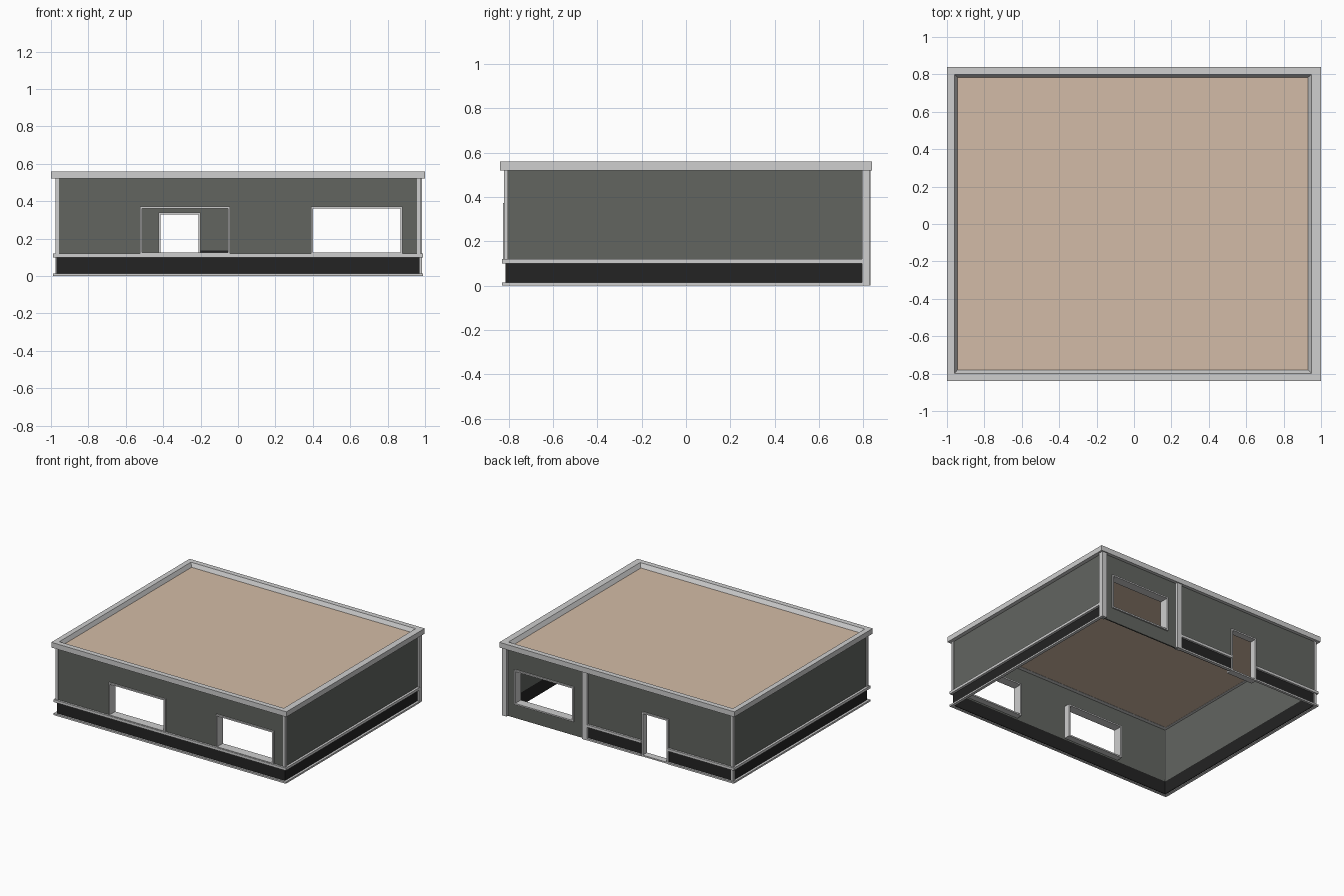
import bpy
import bmesh

cube = bpy.data.objects.get("Cube")
if cube:
    bpy.data.objects.remove(cube, do_unlink=True)


def material(name, r, g, b):
    mat = bpy.data.materials.new(name)
    mat.use_nodes = True
    mat.diffuse_color = (r, g, b, 1)
    mat.node_tree.nodes["Principled BSDF"].inputs["Base Color"].default_value = (r, g, b, 1)
    return mat


GREY = material("wall grey", 0.122, 0.13, 0.118)
BLACK = material("skirting black", 0.017, 0.017, 0.017)
LIGHT = material("trim light grey", 0.62, 0.62, 0.62)
TAN = material("roof tan", 0.65, 0.5, 0.385)


def finish(name, bm, mat):
    bmesh.ops.recalc_face_normals(bm, faces=bm.faces)
    mesh = bpy.data.meshes.new(name)
    bm.to_mesh(mesh)
    bm.free()
    mesh.materials.append(mat)
    obj = bpy.data.objects.new(name, mesh)
    bpy.context.scene.collection.objects.link(obj)
    return obj


def boxes(name, mat, *extents):
    """One object from boxes given as (x range, y range, z range)."""
    bm = bmesh.new()
    for rx, ry, rz in extents:
        verts = bmesh.ops.create_cube(bm, size=1)["verts"]
        for v in verts:
            v.co = [r[0] if c < 0 else r[1] for c, r in zip(v.co, (rx, ry, rz))]
    return finish(name, bm, mat)


def wall(name, rx, ry, rz, openings):
    """Wall panel along x, left open at each (x range, z range)."""
    parts, start = [], rx[0]
    for ox, oz in openings:
        parts.append(((start, ox[0]), ry, rz))
        parts.append((ox, ry, (oz[1], rz[1])))
        if oz[0] > rz[0]:
            parts.append((ox, ry, (rz[0], oz[0])))
        start = ox[1]
    parts.append(((start, rx[1]), ry, rz))
    return boxes(name, GREY, *parts)


def frame(name, opening, ry, t=0.011):
    """Deep lining around an opening."""
    (x0, x1), (z0, z1) = opening
    return boxes(name, LIGHT,
                 ((x0, x0 + t), ry, (z0, z1)), ((x1 - t, x1), ry, (z0, z1)),
                 ((x0 + t, x1 - t), ry, (z1 - t, z1)),
                 ((x0 + t, x1 - t), ry, (z0, z0 + t)))


# Main levels and planes
WX, WY, T = 0.97, 0.815, 0.01
SKIRT, TOP = 0.105, 0.525
PILLAR_X = 0.28
FRONT, BACK = (-WY, -WY + T), (WY - T, WY)
RAILS = {"base_rail": (0, 0.013), "dado_rail": (0.1, 0.12)}

# Openings
front_windows = [((-0.525, -0.043), (0.115, 0.372)), ((0.39, 0.88), (0.115, 0.372))]
back_window = ((0.38, 0.885), (0.107, 0.374))
door = ((-0.425, -0.2), (0, 0.34))

# Walls
wall("front_wall", (-WX, WX), FRONT, (SKIRT, TOP), front_windows)
wall("back_wall_door_side", (-WX, PILLAR_X), BACK, (SKIRT, TOP), [door])
wall("back_wall_window_side", (PILLAR_X, WX), BACK, (0, TOP), [back_window])

# Black skirting
boxes("front_skirting", BLACK, ((-WX, WX), FRONT, (0.005, SKIRT)))
boxes("back_skirting", BLACK,
      ((-WX, door[0][0]), BACK, (0.005, SKIRT)),
      ((door[0][1], PILLAR_X), BACK, (0.005, SKIRT)),
      ((door[0][1], PILLAR_X), (BACK[0] - 0.006, BACK[0]), (0.005, 0.135)))

# Side walls with their skirting, rails and corner strips
for side, s in (("left", 1), ("right", -1)):
    def span(a, b):
        return tuple(sorted((s * a, s * b)))
    plane, along = span(WX - T, WX), (-WY + T, WY - T)
    boxes(side + "_wall", GREY, (plane, along, (SKIRT, TOP)))
    boxes(side + "_skirting", BLACK, (plane, along, (0.005, SKIRT)))
    end = 0.8 if s > 0 else 0.83
    for rail, rz in RAILS.items():
        boxes(side + "_" + rail, LIGHT, (span(WX - 0.004, 0.988), (-0.83, end), rz))
    boxes(side + "_front_corner_strip", LIGHT,
          (span(0.957, 0.977), (-0.822, -0.803), (0.12, TOP)))
boxes("right_back_corner_strip", LIGHT, ((-0.977, -0.957), (0.803, 0.822), (0.013, TOP)))

# Front and back rails
for rail, rz in RAILS.items():
    boxes("front_" + rail, LIGHT, ((-0.966, 0.966), (-0.83, -0.811), rz))
    boxes("back_" + rail, LIGHT,
          ((-0.966, door[0][0]), (0.811, 0.83), rz),
          ((door[0][1], PILLAR_X), (0.811, 0.83), rz))

# Pillars at the back
boxes("corner_pillar", LIGHT, ((0.945, 0.985), (0.795, 0.831), (0, TOP)))
boxes("middle_pillar", LIGHT, ((0.26, 0.303), (0.797, 0.832), (0, TOP)))

# Window and door linings
for i, opening in enumerate(front_windows):
    frame("front_window_frame_%d" % (i + 1), opening, (-0.826, -0.757))
frame("back_window_frame", back_window, (0.757, 0.826))
frame("door_frame", door, (0.775, 0.826))

# Parapet ring with sloping inner faces
bm = bmesh.new()
rings = []
for x0, x1, y0, y1, z in ((-1, 1, -0.84, 0.84, 0.52), (-1, 1, -0.84, 0.84, 0.56),
                          (-0.96, 0.95, -0.8, 0.8, 0.56), (-0.94, 0.925, -0.775, 0.78, 0.52)):
    rings.append([bm.verts.new(p) for p in ((x0, y0, z), (x1, y0, z), (x1, y1, z), (x0, y1, z))])
for k in range(4):
    a, b = rings[k], rings[(k + 1) % 4]
    for j in range(4):
        n = (j + 1) % 4
        bm.faces.new((a[j], a[n], b[n], b[j]))
finish("roof_parapet", bm, LIGHT)

# Roof deck
boxes("roof_deck", TAN, ((-0.944, 0.93), (-0.78, 0.784), (0.523, 0.531)))
